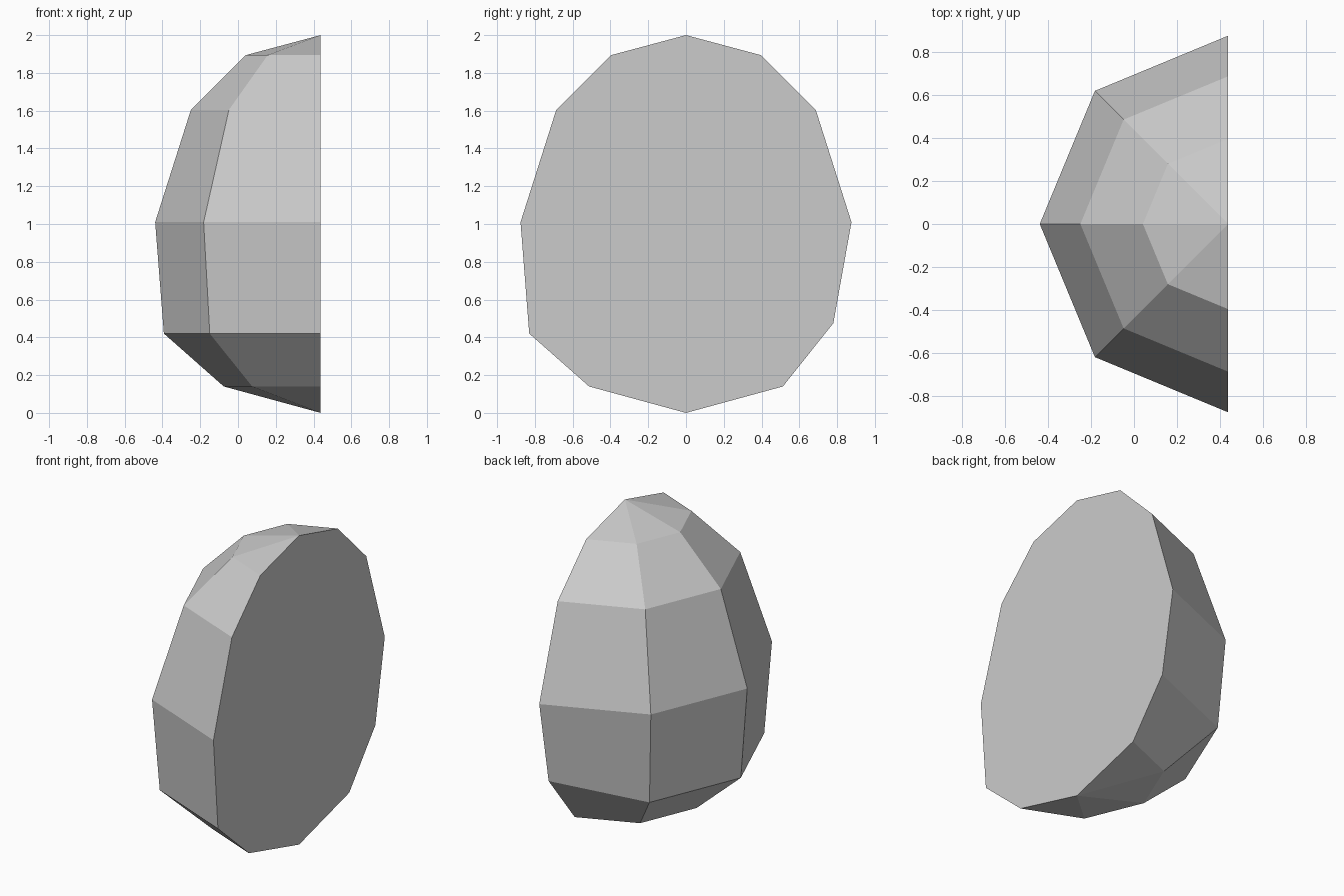
import bpy, bmesh
from math import sin, cos, pi

if "Cube" in bpy.data.objects:
    bpy.data.objects.remove(bpy.data.objects["Cube"])

CUT_X = 0.4375  # plane of the flat cut, which holds the egg's axis
# (radius, height) of each ring from bottom to top
RINGS = [(0.513, 0.14), (0.83, 0.42), (0.876, 1.01), (0.687, 1.604), (0.396, 1.894)]
SEGMENTS = 4    # half of an eight-sided egg

bm = bmesh.new()
bottom = bm.verts.new((CUT_X, 0, 0))
top = bm.verts.new((CUT_X, 0, 2))

# Half rings running from the back (+y) round the left to the front (-y)
rings = []
for r, z in RINGS:
    angles = [pi / 2 + pi * i / SEGMENTS for i in range(SEGMENTS + 1)]
    rings.append([bm.verts.new((CUT_X + r * cos(a), r * sin(a), z)) for a in angles])

# Slightly dented corner at the lower back
rings[1][0].co = (CUT_X, 0.78, 0.475)

# Faceted shell
for i in range(SEGMENTS):
    bm.faces.new((bottom, rings[0][i + 1], rings[0][i]))
    bm.faces.new((top, rings[-1][i], rings[-1][i + 1]))
    for low, high in zip(rings, rings[1:]):
        bm.faces.new((low[i], low[i + 1], high[i + 1], high[i]))

# Flat cut face
bm.faces.new([bottom] + [r[0] for r in rings] + [top] + [r[-1] for r in reversed(rings)])
bmesh.ops.recalc_face_normals(bm, faces=bm.faces)

mesh = bpy.data.meshes.new("half_egg")
bm.to_mesh(mesh)
bm.free()
bpy.context.collection.objects.link(bpy.data.objects.new("half_egg", mesh))
